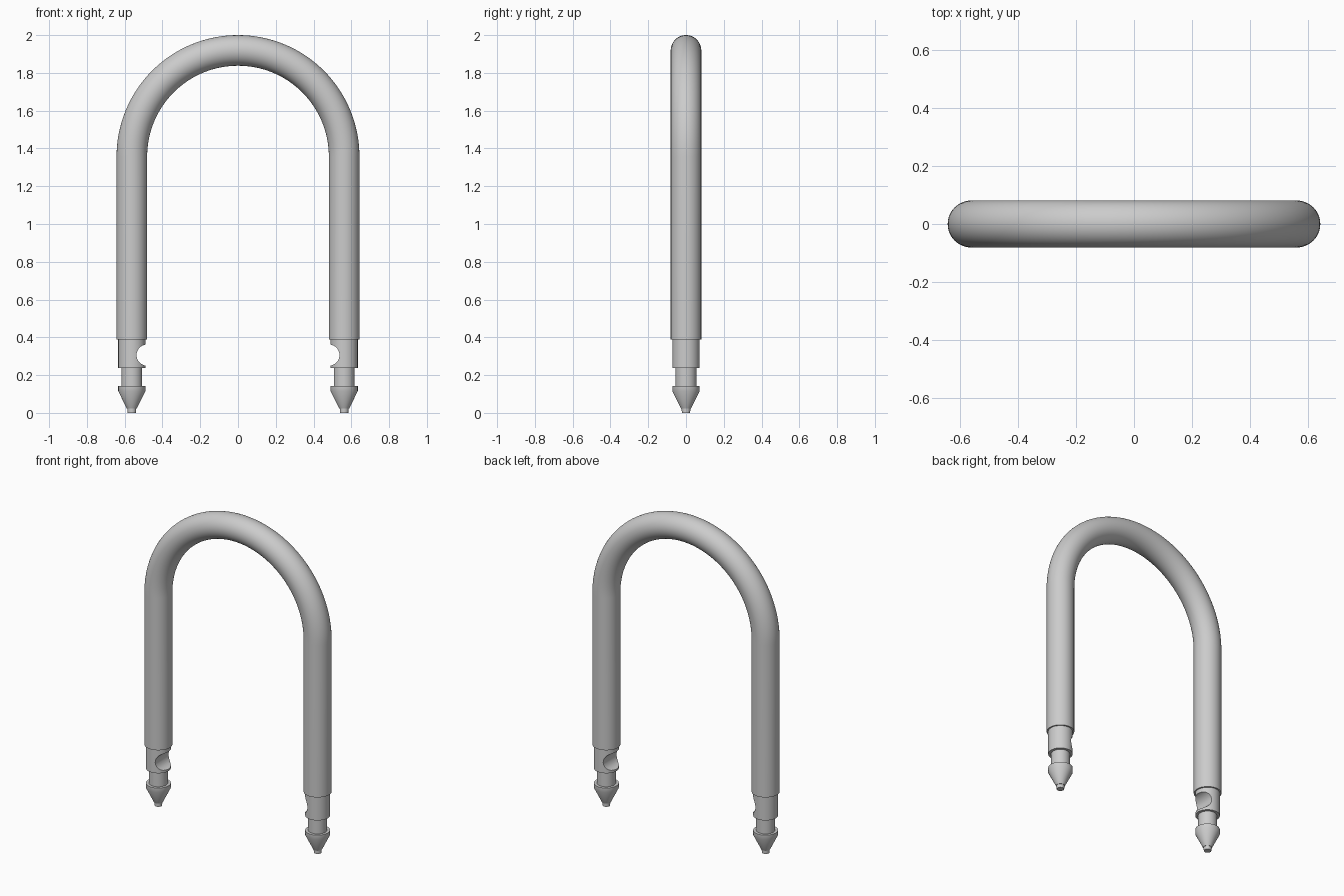
import bpy, bmesh
from math import sin, cos, pi, radians

if "Cube" in bpy.data.objects:
    bpy.data.objects.remove(bpy.data.objects["Cube"])

SEG = 48            # sides of the rod
LEG_X = 0.562       # leg centre line, also the bend radius
ROD_R = 0.081
BEND_Z = 1.357

# (z, radius) profile of a leg, from tip to start of the bend
LEG = [(0.0, 0.022), (0.022, 0.023), (0.022, 0.026), (0.115, 0.072),
       (0.143, 0.072), (0.143, 0.055), (0.237, 0.055), (0.237, 0.072),
       (0.388, 0.072), (0.388, ROD_R)]


def ring(bm, x, z, angle, r):
    """Circle of verts around (x, 0, z); angle turns its outward axis in the xz plane."""
    verts = []
    for i in range(SEG):
        t = 2 * pi * i / SEG
        out = r * cos(t)
        verts.append(bm.verts.new((x + out * cos(angle), r * sin(t), z + out * sin(angle))))
    return verts


# One continuous sweep: left leg up, bend over, right leg down
bm = bmesh.new()
rings = [ring(bm, -LEG_X, z, pi, r) for z, r in LEG]
BEND = 64
for i in range(BEND + 1):
    a = pi - pi * i / BEND
    rings.append(ring(bm, LEG_X * cos(a), BEND_Z + LEG_X * sin(a), a, ROD_R))
rings += [ring(bm, LEG_X, z, 0, r) for z, r in reversed(LEG)]
for a, b in zip(rings, rings[1:]):
    for i in range(SEG):
        j = (i + 1) % SEG
        bm.faces.new((a[i], a[j], b[j], b[i]))
bm.faces.new(rings[0])
bm.faces.new(rings[-1])
bmesh.ops.recalc_face_normals(bm, faces=bm.faces[:])
mesh = bpy.data.meshes.new("shackle")
bm.to_mesh(mesh)
bm.free()
shackle = bpy.data.objects.new("shackle", mesh)
bpy.context.collection.objects.link(shackle)

# Round locking notches on the inner side of each collar
for side in (-1, 1):
    bpy.ops.mesh.primitive_cylinder_add(vertices=48, radius=0.056, depth=0.4,
                                        location=(side * 0.481, 0, 0.306),
                                        rotation=(radians(90), 0, 0))
    cutter = bpy.context.object
    cutter.name = "notch_cutter"
    cutter.hide_render = True
    bpy.context.view_layer.objects.active = shackle
    mod = shackle.modifiers.new("notch", 'BOOLEAN')
    mod.operation = 'DIFFERENCE'
    mod.solver = 'EXACT'
    mod.object = cutter
    bpy.ops.object.modifier_apply(modifier=mod.name)
    bpy.data.objects.remove(cutter)

# Smooth rod with crisp steps
bpy.ops.object.select_all(action='DESELECT')
shackle.select_set(True)
bpy.context.view_layer.objects.active = shackle
bpy.ops.object.shade_smooth_by_angle(angle=radians(30))
